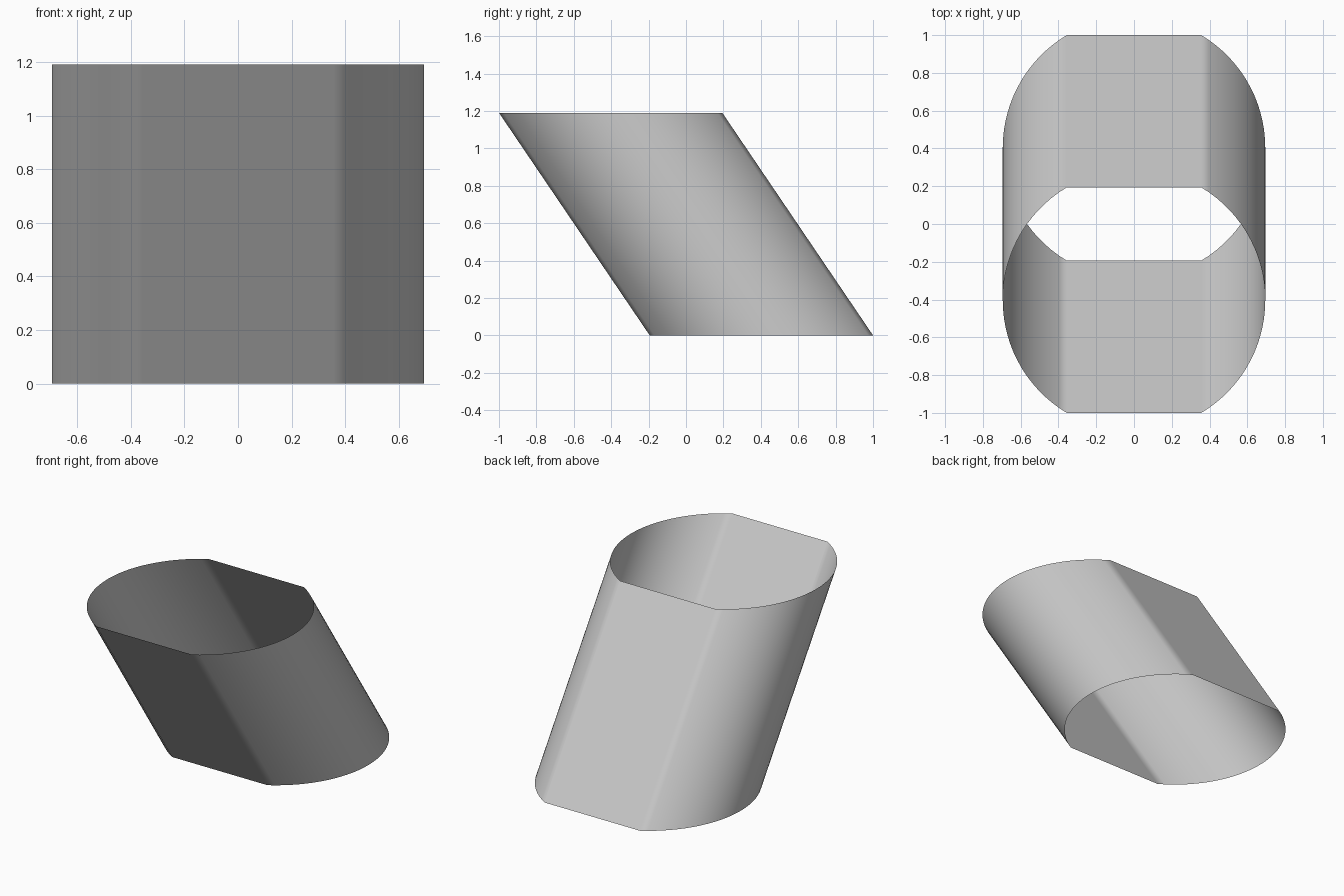
import bpy, bmesh, math

cube = bpy.data.objects.get("Cube")
if cube:
    bpy.data.objects.remove(cube, do_unlink=True)

RADIUS, FLAT_Y, HEIGHT, LEAN = 0.695, 0.597, 1.19, 0.403
STEPS = 30

# Plain grey material
grey = bpy.data.materials.new("light grey")
grey.use_nodes = True
colour = (0.6, 0.6, 0.6, 1)
grey.diffuse_color = colour
grey.node_tree.nodes["Principled BSDF"].inputs["Base Color"].default_value = colour

# Profile: a circle with its front and back cut flat
limit = math.asin(FLAT_Y / RADIUS)
angles = [-limit + 2 * limit * i / STEPS for i in range(STEPS + 1)]
angles += [a + math.pi for a in angles]
profile = [(RADIUS * math.cos(a), RADIUS * math.sin(a)) for a in angles]

# Open tube wall, leaning towards the front
bm = bmesh.new()
bottom = [bm.verts.new((x, y + LEAN, 0)) for x, y in profile]
top = [bm.verts.new((x, y - LEAN, HEIGHT)) for x, y in profile]
count = len(profile)
for i in range(count):
    j = (i + 1) % count
    bm.faces.new((bottom[i], bottom[j], top[j], top[i])).smooth = True

mesh = bpy.data.meshes.new("leaning_tube")
bm.to_mesh(mesh)
bm.free()
mesh.materials.append(grey)
tube = bpy.data.objects.new("leaning_tube", mesh)
bpy.context.collection.objects.link(tube)

# Keep the large flats evenly shaded beside the rounded sides
normals = tube.modifiers.new("even_flats", "WEIGHTED_NORMAL")
normals.mode = "FACE_AREA"
normals.weight = 100
